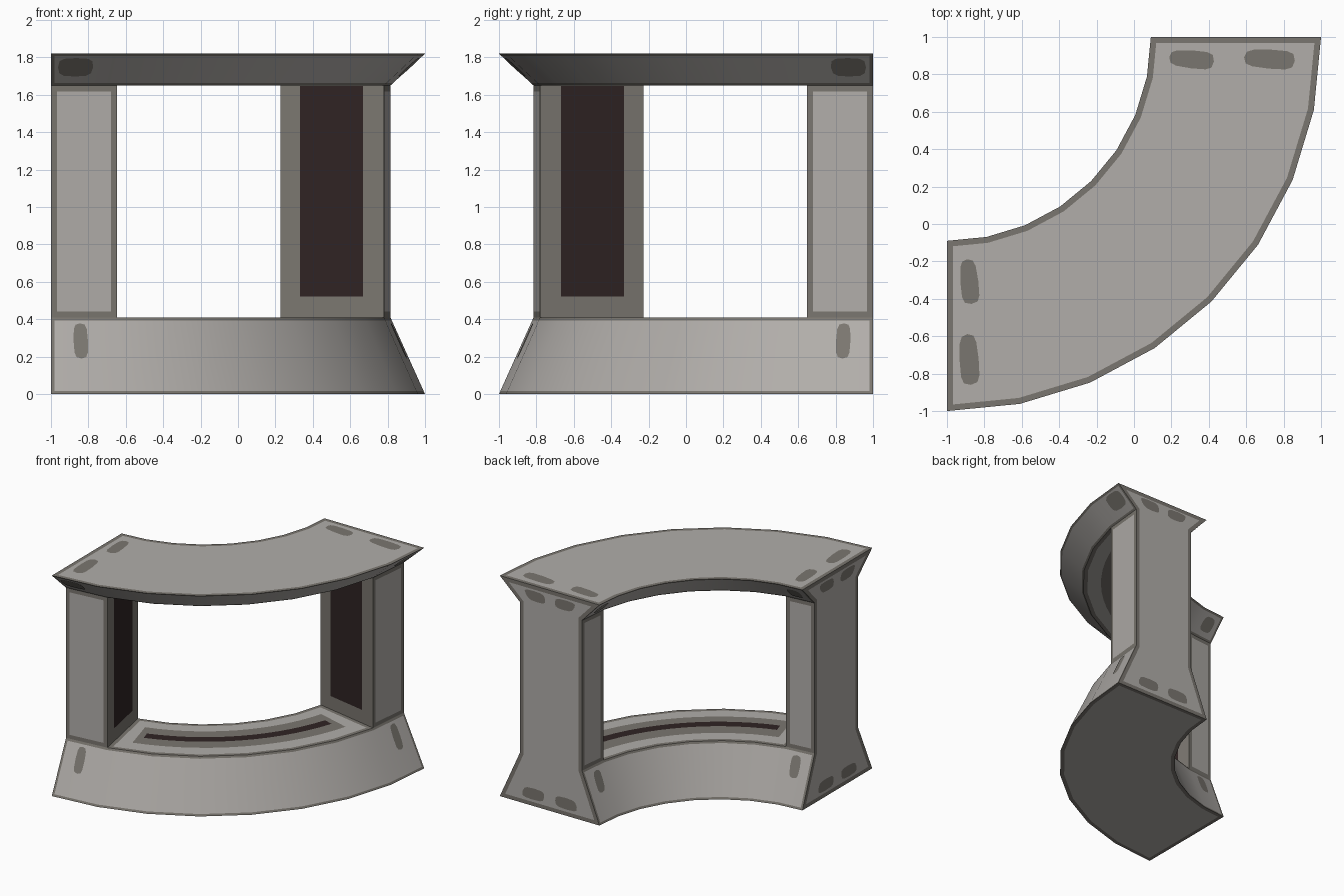
import bpy, bmesh, math
from mathutils import Vector

if "Cube" in bpy.data.objects:
    bpy.data.objects.remove(bpy.data.objects["Cube"])

SEGS = 8
# radial cross-section (radius, z): outer side going up, inner side going down
PROFILE = [(2.0, 0), (1.815, .41), (1.815, 1.65), (2.0, 1.82),
           (1.09, 1.82), (1.25, 1.65), (1.25, .41), (1.09, 0)]


def material(name, rgb):
    m = bpy.data.materials.new(name)
    m.diffuse_color = (*rgb, 1)
    m.use_nodes = True
    m.node_tree.nodes["Principled BSDF"].inputs["Base Color"].default_value = m.diffuse_color
    return m


LIGHT = material("light_concrete", (.44, .42, .40))
WORN = material("worn_grey", (.195, .182, .16))
DARK = material("dark_brown", (.028, .017, .017))


def pt(deg, r, z):
    t = math.radians(deg)
    return Vector((-1 + r * math.sin(t), 1 - r * math.cos(t), z))


def tangent(deg):
    t = math.radians(deg)
    return Vector((math.cos(t), math.sin(t), 0))


STEP = 90 / SEGS
rings = [[pt(i * STEP, r, z) for r, z in PROFILE] for i in range(SEGS + 1)]


def finish(bm, name, mats):
    me = bpy.data.meshes.new(name)
    bm.to_mesh(me)
    bm.free()
    ob = bpy.data.objects.new(name, me)
    bpy.context.collection.objects.link(ob)
    for m in mats:
        me.materials.append(m)
    return ob


# curved wall with a wide window opening, every surface edged with a worn border
bm = bmesh.new()
V = [[bm.verts.new(p) for p in ring] for ring in rings]
regions = []


def strip(k, segs):
    n = (k + 1) % 8
    regions.append([bm.faces.new((V[s][k], V[s + 1][k], V[s + 1][n], V[s][n])) for s in segs])


for k in (0, 2, 3, 4, 6, 7):              # sloped sides, roof top, underside
    strip(k, range(SEGS))
for s in (0, SEGS - 1):                   # end posts
    strip(1, [s])
    strip(5, [s])
for a, b in ((1, 6), (5, 2)):             # sill and ceiling of the opening
    regions.append([bm.faces.new((V[s][a], V[s + 1][a], V[s + 1][b], V[s][b]))
                    for s in range(1, SEGS - 1)])
for i in (1, SEGS - 1):                   # inner faces of the posts
    regions.append([bm.faces.new([V[i][k] for k in (1, 2, 5, 6)])])
for i in (0, SEGS):                       # flat ends
    regions.append([bm.faces.new(V[i])])
bmesh.ops.recalc_face_normals(bm, faces=bm.faces[:])
for n, reg in enumerate(regions):
    jamb = 12 <= n < 14
    if jamb:
        reg[0].material_index = 1
        continue
    width = .018 if n in (0, 1, 3, 4) else .032
    res = bmesh.ops.inset_region(bm, faces=reg, thickness=width, depth=0,
                                 use_even_offset=True, use_boundary=True)
    for f in res["faces"]:
        f.material_index = 1
body = finish(bm, "curved_wall", [LIGHT, WORN])
bpy.context.view_layer.objects.active = body
body.select_set(True)
bpy.ops.object.shade_smooth_by_angle(angle=math.radians(15))


def patch(bm, quad, u0, u1, v0, v1, normal, rounded=True):
    """Thin flat patch laid on a quad, in the quad's own u/v coordinates."""
    if rounded:
        shape = []
        for i in range(12):
            a = 2 * math.pi * i / 12
            c, s = math.cos(a), math.sin(a)
            shape.append((math.copysign(abs(c) ** .6, c), math.copysign(abs(s) ** .6, s)))
    else:
        shape = [(-1, -1), (1, -1), (1, 1), (-1, 1)]
    a, b, c, d = quad
    vs = []
    for x, y in shape:
        u, v = (u0 + u1 + x * (u1 - u0)) / 2, (v0 + v1 + y * (v1 - v0)) / 2
        vs.append(bm.verts.new(a.lerp(b, u).lerp(d.lerp(c, u), v) + normal * .004))
    f = bm.faces.new(vs)
    f.normal_update()
    if f.normal.dot(normal) < 0:
        f.normal_flip()


# worn patches near both ends, and dark panels on the post faces
wear, panels = bmesh.new(), bmesh.new()
# (profile edge, u from the end, v along the profile)
SIDE = [(0, .33, .54, .46, .92), (2, .1, .6, .3, .88), (6, .4, .75, .1, .5), (4, .25, .75, .2, .75),
        (3, .2, .5, .14, .44), (3, .28, .65, .615, .88)]
for seg, end, sign in ((0, 0, 1), (SEGS - 1, SEGS, -1)):
    near, far = rings[end], rings[end + sign]
    for k, u0, u1, v0, v1 in SIDE:
        quad = [near[k], far[k], far[k + 1], near[k + 1]]
        nrm = (far[k] - near[k]).cross(near[k + 1] - near[k]).normalized() * sign
        patch(wear, quad, u0, u1, v0, v1, nrm)
    out = tangent(end * STEP) * -sign
    roof = [near[i] for i in (3, 4, 5, 2)]
    foot = [near[i] for i in (0, 7, 6, 1)]
    for u0, u1 in ((.2, .44), (.56, .8)):
        patch(wear, roof, u0, u1, .25, .75, out)
        patch(wear, foot, u0, u1, .13, .36, out)
    jamb = [far[i] for i in (6, 1, 2, 5)]
    patch(panels, jamb, .19, .80, .09, .998, tangent((end + sign) * STEP) * sign, False)
finish(wear, "worn_patches", [WORN])
finish(panels, "dark_post_panels", [DARK])


def arc_band(name, r0, r1, half, z, up, mat):
    bm = bmesh.new()
    n = 14
    angs = [45 - half + 2 * half * i / n for i in range(n + 1)]
    rows = [(bm.verts.new(pt(a, r0, z)), bm.verts.new(pt(a, r1, z))) for a in angs]
    for (a, b), (c, d) in zip(rows, rows[1:]):
        f = bm.faces.new((a, b, d, c))
        f.normal_update()
        if f.normal.z * up < 0:
            f.normal_flip()
    finish(bm, name, [mat])


# curved slot along the sill with its worn surround, and matching ceiling band
arc_band("sill_surround", 1.38, 1.67, 29, .413, 1, WORN)
arc_band("sill_slot", 1.49, 1.57, 27, .417, 1, DARK)
arc_band("ceiling_band", 1.38, 1.67, 29, 1.647, -1, WORN)
